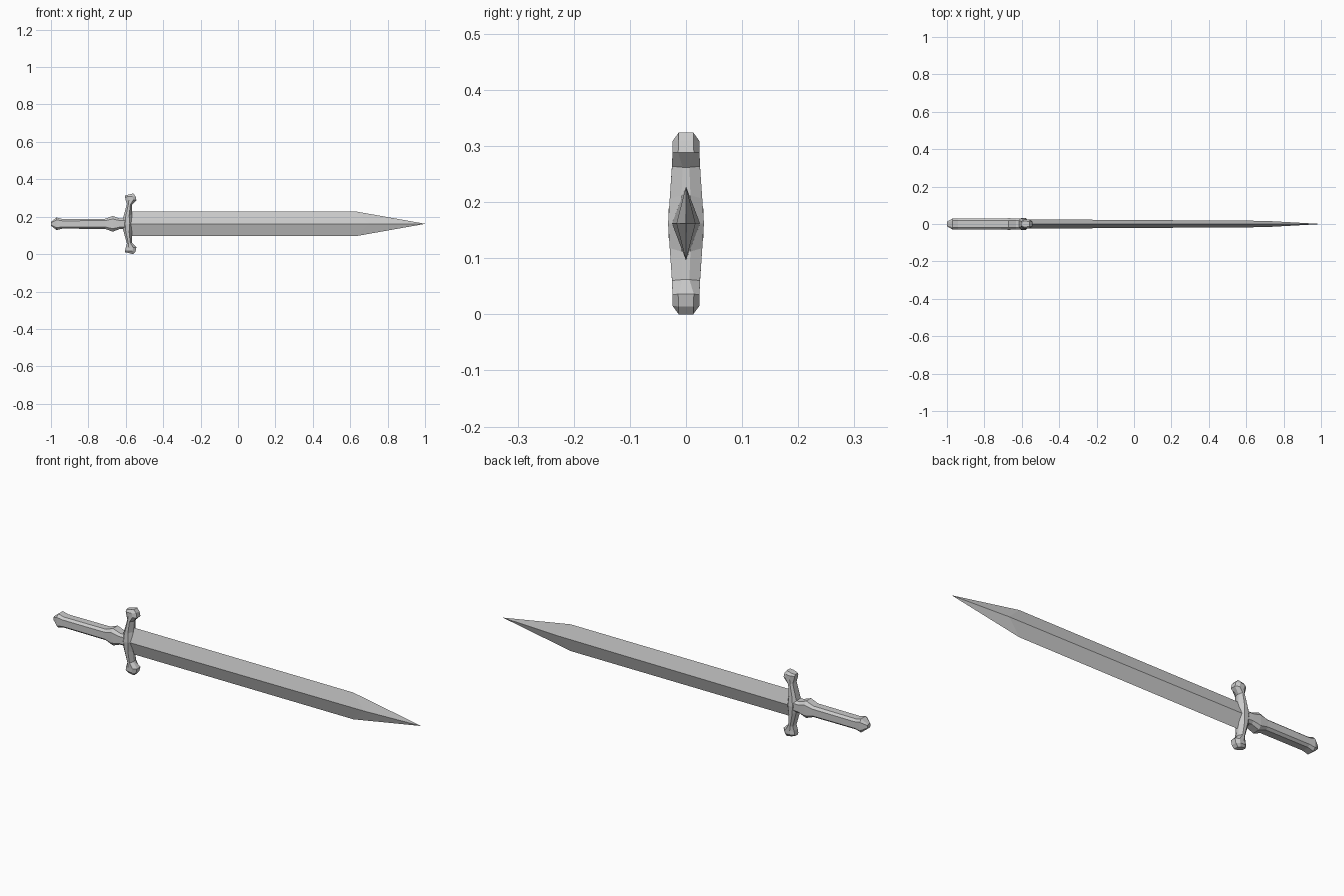
import bpy, bmesh

if "Cube" in bpy.data.objects:
    bpy.data.objects.remove(bpy.data.objects["Cube"])

ZC = 0.162  # height of the sword's long axis


def loft(name, rings):
    """Skin a list of equal-length point rings and cap both ends."""
    bm = bmesh.new()
    loops = [[bm.verts.new(p) for p in ring] for ring in rings]
    n = len(loops[0])
    for a, b in zip(loops, loops[1:]):
        for i in range(n):
            j = (i + 1) % n
            bm.faces.new((a[i], a[j], b[j], b[i]))
    bm.faces.new(loops[0])
    bm.faces.new(loops[-1])
    bmesh.ops.remove_doubles(bm, verts=bm.verts[:], dist=1e-5)
    bmesh.ops.recalc_face_normals(bm, faces=bm.faces[:])
    mesh = bpy.data.meshes.new(name)
    bm.to_mesh(mesh)
    bm.free()
    obj = bpy.data.objects.new(name, mesh)
    bpy.context.collection.objects.link(obj)
    return obj


# Blade: diamond section; ridge runs slightly further than the cutting edges
def diamond(x_edge, x_ridge, half_y, half_z):
    return [(x_edge, 0, ZC + half_z), (x_ridge, -half_y, ZC),
            (x_edge, 0, ZC - half_z), (x_ridge, half_y, ZC)]


loft("blade", [diamond(-0.59, -0.59, 0.025, 0.066),
               diamond(0.63, 0.70, 0.017, 0.066),
               diamond(1.0, 1.0, 0.0003, 0.0003)])


# Grip, collar and pommel: chamfered rectangular sections along x
def octagon(x, hy, hz):
    a, b = hy * 0.6, hz * 0.62
    return [(x, y, ZC + z) for y, z in
            ((a, hz), (-a, hz), (-hy, b), (-hy, -b),
             (-a, -hz), (a, -hz), (hy, -b), (hy, b))]


grip_stations = [(-1.0, 0.012, 0.010), (-0.97, 0.030, 0.034),
                 (-0.94, 0.029, 0.026), (-0.71, 0.029, 0.027),
                 (-0.67, 0.031, 0.042), (-0.632, 0.030, 0.028),
                 (-0.59, 0.028, 0.028)]
loft("grip", [octagon(*s) for s in grip_stations])


# Cross guard: arms bending towards the blade, flared at the ends
def guard_ring(back, front, w, front_w, side):
    (xb, zb), (xf, zf) = back, front

    def pt(t, y):
        return (xb + (xf - xb) * t, y, ZC + side * (zb + (zf - zb) * t))

    return [pt(0, -0.6 * w), pt(0.3, -w), pt(0.7, -w), pt(1, -front_w),
            pt(1, front_w), pt(0.7, w), pt(0.3, w), pt(0, 0.6 * w)]


# (back x/z), (front x/z), half width, front facet half width
arm = [((-0.604, 0.152), (-0.560, 0.162), 0.015, 0.013),
       ((-0.604, 0.144), (-0.548, 0.148), 0.024, 0.013),
       ((-0.601, 0.128), (-0.543, 0.126), 0.024, 0.014),
       ((-0.594, 0.106), (-0.568, 0.100), 0.025, 0.006),
       ((-0.615, 0.030), (-0.568, 0.050), 0.029, 0.008)]
middle = [guard_ring((-0.622, 0), (-0.560, 0), 0.032, 0.010, 1)]
loft("cross_guard", [guard_ring(*s, 1) for s in arm] + middle
     + [guard_ring(*s, -1) for s in reversed(arm)])
